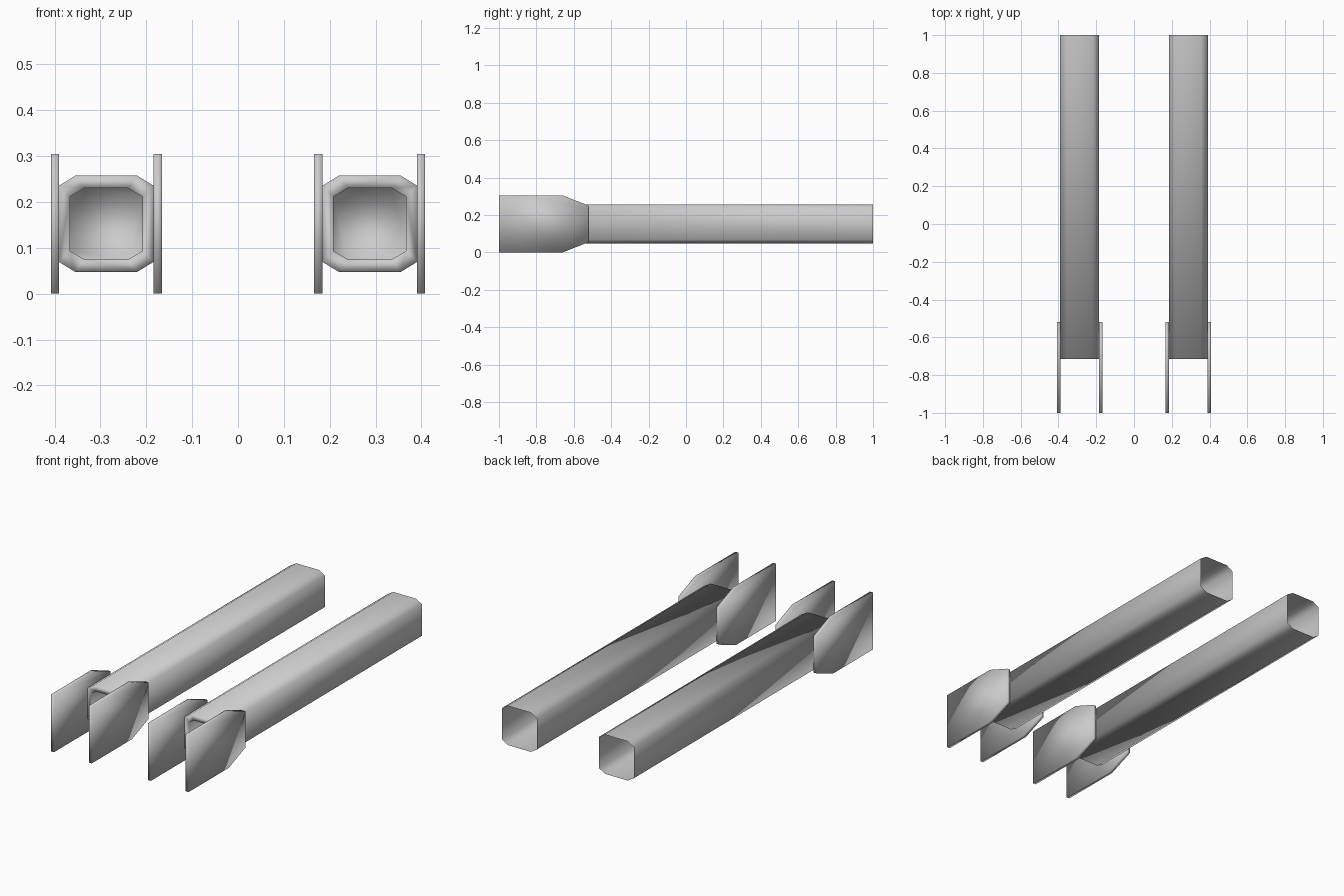
import bpy, bmesh

if "Cube" in bpy.data.objects:
    bpy.data.objects.remove(bpy.data.objects["Cube"])

CX, CZ = 0.2875, 0.1525


def octagon(hx, hz, cx, cz):
    """Rectangle outline with chamfered corners, centred on the tube axis."""
    pts = [(hx, hz - cz), (hx - cx, hz), (cx - hx, hz), (-hx, hz - cz),
           (-hx, cz - hz), (cx - hx, -hz), (hx - cx, -hz), (hx, cz - hz)]
    return [(CX + x, CZ + z) for x, z in pts]


def loft(name, rings, cap_start=False, cap_end=False):
    """Bridge successive rings of 3D points into one smooth-shaded object."""
    bm = bmesh.new()
    loops = [[bm.verts.new(p) for p in ring] for ring in rings]
    for a, b in zip(loops, loops[1:]):
        for i in range(len(a)):
            j = (i + 1) % len(a)
            bm.faces.new((a[i], a[j], b[j], b[i]))
    if cap_start:
        bm.faces.new(loops[0])
    if cap_end:
        bm.faces.new(loops[-1])
    bmesh.ops.recalc_face_normals(bm, faces=bm.faces)
    for f in bm.faces:
        f.smooth = True
    mesh = bpy.data.meshes.new(name)
    bm.to_mesh(mesh)
    bm.free()
    obj = bpy.data.objects.new(name, mesh)
    bpy.context.collection.objects.link(obj)
    # left-hand copy
    mod = obj.modifiers.new("mirror", 'MIRROR')
    mod.use_mirror_merge = False
    return obj


# long chamfered tube: open at the back, recessed socket at the front
outer = octagon(0.1035, 0.105, 0.036, 0.022)
inner = octagon(0.079, 0.0775, 0.031, 0.018)
loft("tube", [[(x, 1.0, z) for x, z in outer],
              [(x, -0.715, z) for x, z in outer],
              [(x, -0.715, z) for x, z in inner],
              [(x, -0.52, z) for x, z in inner]], cap_end=True)

# flat side plates with tapered rear ends
plate = [(-1, 0), (-0.66, 0), (-0.52, 0.055), (-0.52, 0.25),
         (-0.66, 0.305), (-1, 0.305)]
for name, x0, x1 in (("inner_plate", 0.166, 0.184), ("outer_plate", 0.390, 0.408)):
    loft(name, [[(x, y, z) for y, z in plate] for x in (x0, x1)], True, True)
